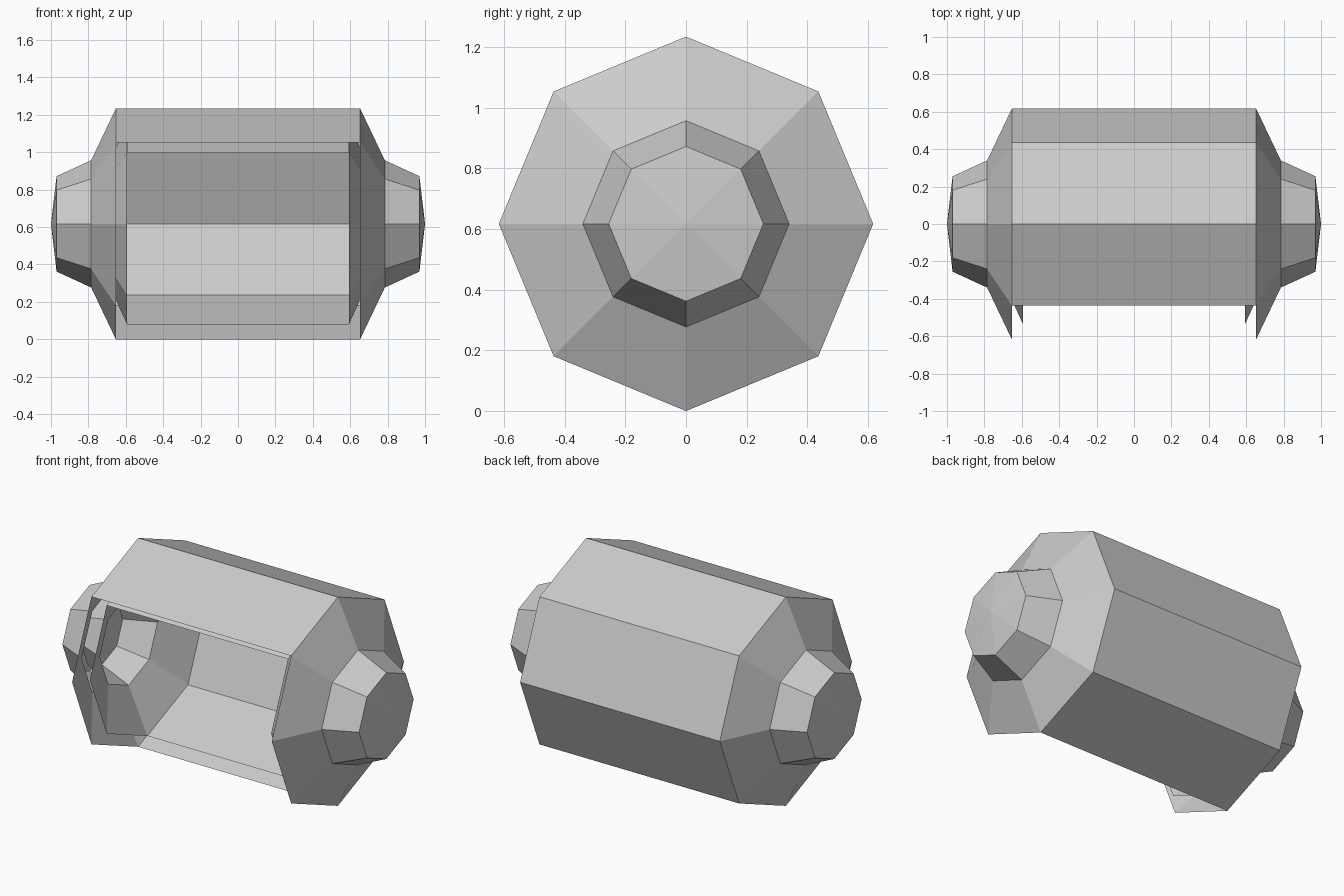
import bpy, bmesh
from math import cos, sin, pi

if "Cube" in bpy.data.objects:
    bpy.data.objects.remove(bpy.data.objects["Cube"])

SIDES = 8
CENTRE_Z = 0.617
OPEN_PANELS = {3, 4, 5}      # front and lower-front wall panels left out


def barrel(name, half, inward=False):
    """Revolve a mirrored (x, radius) half profile about the x axis."""
    profile = [(-x, r) for x, r in reversed(half)] + list(half)
    wall = len(half) - 1      # span between the two widest rings
    bm = bmesh.new()
    rings = []
    for x, r in profile:
        if r == 0:
            rings.append([bm.verts.new((x, 0, CENTRE_Z))] * SIDES)
        else:
            rings.append([bm.verts.new((x, r * cos(2 * pi * k / SIDES),
                                        CENTRE_Z + r * sin(2 * pi * k / SIDES)))
                          for k in range(SIDES)])
    for i, (a, b) in enumerate(zip(rings, rings[1:])):
        for k in range(SIDES):
            if i == wall and k in OPEN_PANELS:
                continue
            n = (k + 1) % SIDES
            corners = list(dict.fromkeys((a[k], a[n], b[n], b[k])))
            bm.faces.new(corners)
    bmesh.ops.recalc_face_normals(bm, faces=bm.faces)
    # The first face is an end cap facet: it must point to -x on the outer skin
    bm.normal_update()
    bm.faces.ensure_lookup_table()
    if (bm.faces[0].normal.x > 0) != inward:
        bmesh.ops.reverse_faces(bm, faces=bm.faces)
    mesh = bpy.data.meshes.new(name)
    bm.to_mesh(mesh)
    bm.free()
    obj = bpy.data.objects.new(name, mesh)
    bpy.context.collection.objects.link(obj)
    return obj


# Outer skin: octagonal drum, tapered shoulders, stub ends with shallow points
barrel("outer_shell", [(0.653, 0.617), (0.785, 0.34), (0.97, 0.255), (1.0, 0)])

# Inner lining, separated from the skin by an open gap
barrel("inner_lining", [(0.593, 0.537), (0.715, 0.27), (0.89, 0.195), (0.9, 0)],
       inward=True)
